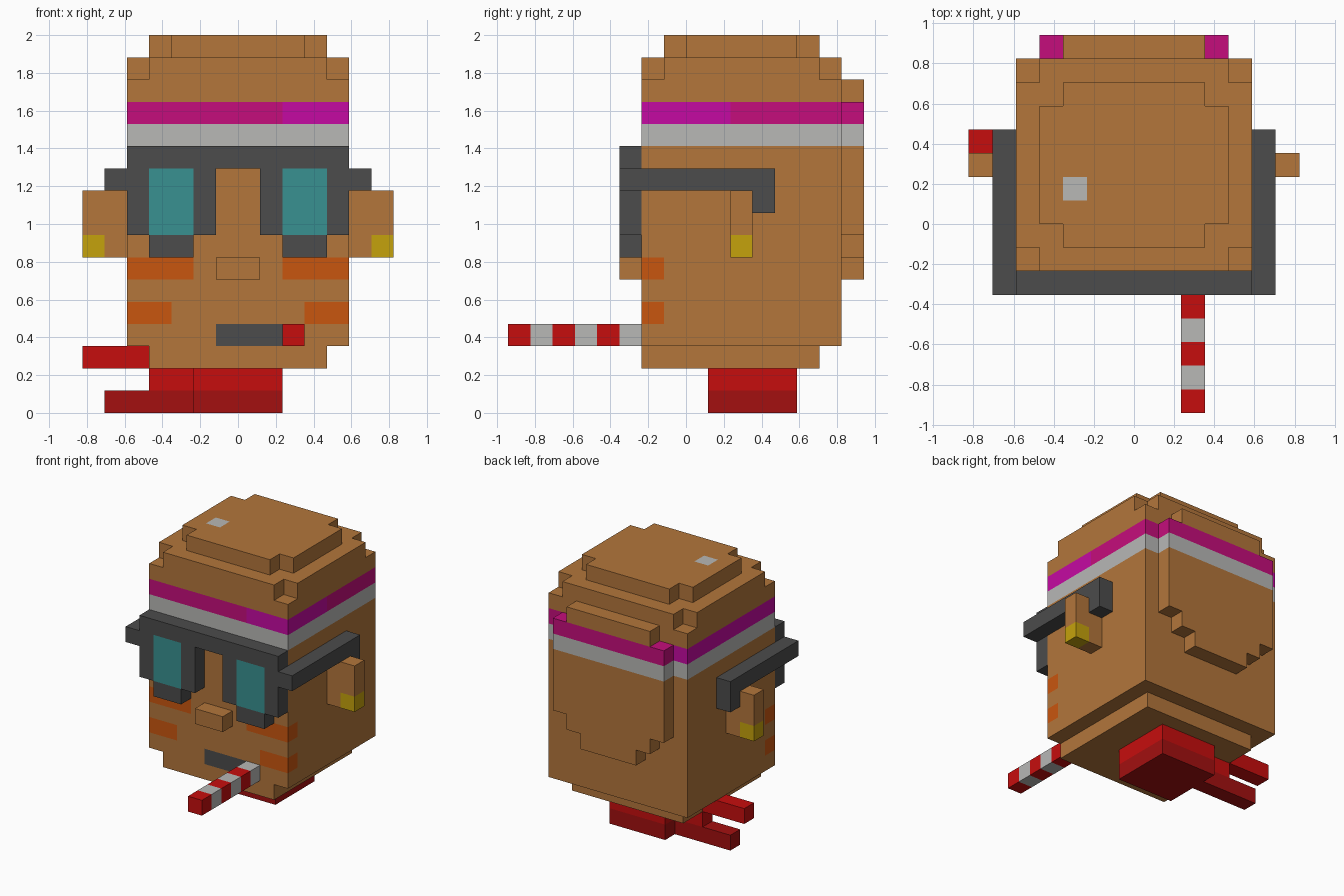
import bpy
import bmesh
from mathutils import Vector

UNIT = 2 / 17  # edge of one block; all sizes below are in blocks

cube = bpy.data.objects.get("Cube")
if cube:
    bpy.data.objects.remove(cube, do_unlink=True)


def linear(c):
    c /= 255
    return c / 12.92 if c <= 0.04045 else ((c + 0.055) / 1.055) ** 2.4


def material(name, hex_code):
    m = bpy.data.materials.new(name)
    rgb = [linear(int(hex_code[i:i + 2], 16)) for i in (0, 2, 4)]
    m.use_nodes = True
    m.diffuse_color = (*rgb, 1)
    bsdf = m.node_tree.nodes["Principled BSDF"]
    bsdf.inputs["Base Color"].default_value = (*rgb, 1)
    bsdf.inputs["Roughness"].default_value = 0.9
    return m


BROWN = material("brown skin", "b3763b")
WHITE = material("soft white", "b8b8b6")
DARK = material("dark grey", "4c4c4c")
TEAL = material("teal lens", "399191")
ORANGE = material("orange paint", "c9560f")
PINK = material("pink band", "c50d7c")
PURPLE = material("purple band", "c50aa2")
RED = material("red", "c60d0d")
DARK_RED = material("dark red", "a31010")
YELLOW = material("yellow metal", "c5a20c")


def inside(p, lo, hi):
    return all(a - 0.1 < v < b + 0.1 for v, a, b in zip(p, lo, hi))


def mirrored(lo, hi):
    """Both the given box and its copy across x = 0."""
    return [(lo, hi), ((-hi[0], *lo[1:]), (-lo[0], *hi[1:]))]


def block_part(name, base, boxes, paint=()):
    """Fuse boxes into one outer shell; paint is a list of (material, lo, hi)."""
    cells = {(x, y, z) for lo, hi in boxes
             for x in range(lo[0], hi[0])
             for y in range(lo[1], hi[1])
             for z in range(lo[2], hi[2])}
    mats = [base]
    bm = bmesh.new()
    for cell in cells:
        centre = Vector(cell) + Vector((0.5, 0.5, 0.5))
        for axis in range(3):
            for side in (-1, 1):
                n = Vector((0, 0, 0))
                n[axis] = side
                if tuple(int(c + d) for c, d in zip(cell, n)) in cells:
                    continue
                u = Vector((0, 0, 0))
                u[(axis + 1) % 3] = 0.5
                v = n.cross(u)
                mid = centre + n * 0.5
                ring = (mid - u - v, mid + u - v, mid + u + v, mid - u + v)
                face = bm.faces.new([bm.verts.new(p * UNIT) for p in ring])
                for mat, lo, hi in paint:
                    if inside(mid, lo, hi):
                        if mat not in mats:
                            mats.append(mat)
                        face.material_index = mats.index(mat)
    bmesh.ops.remove_doubles(bm, verts=bm.verts, dist=0.001)
    mesh = bpy.data.meshes.new(name)
    bm.to_mesh(mesh)
    bm.free()
    for m in mats:
        mesh.materials.append(m)
    obj = bpy.data.objects.new(name, mesh)
    bpy.context.collection.objects.link(obj)
    return obj


# Headband painted around the head and hair
band = [
    (WHITE, (-5, -2, 12), (5, 8, 13)),
    (PINK, (-5, -2, 13), (5, 8, 14)),
    (PURPLE, (2, -2, 13), (5, 2, 14)),
    (PURPLE, (-5, -1.6, 13), (-4.2, 7, 14)),
]

# Cheek stripes wrap around the front corners
stripes = [(ORANGE, *box)
           for x, z in ((2, 6), (3, 4))
           for box in mirrored((x, -2, z), (5, -1, z + 1))]

# Head with stepped chin and crown
block_part("head", BROWN, [
    ((-4, -2, 2), (4, 6, 3)),
    ((-5, -2, 3), (5, 7, 15)),
    ((-5, -1, 15), (5, 6, 16)),
    ((-4, -2, 15), (4, 7, 16)),
    ((-4, 0, 16), (4, 5, 17)),
    ((-3, -1, 16), (3, 6, 17)),
], band + stripes + [
    (DARK, (-1, -2, 3), (2, -2, 4)),     # mouth
    (WHITE, (-3, 1, 17), (-2, 2, 17)),   # highlight on the crown
])

# Raised pad at the back of the head
block_part("back_hair", BROWN, [
    ((-2, 7, 6), (2, 8, 7)),
    ((-3, 7, 7), (3, 8, 8)),
    ((-4, 7, 8), (4, 8, 14)),
    ((-3, 7, 14), (3, 8, 15)),
], band)

block_part("nose", BROWN, [((-1, -3, 6), (1, -2, 7))])

# Ears with earrings in the outer lobes
for label, i in (("left", 0), ("right", 1)):
    block_part(label + "_ear", BROWN, [
        mirrored((5, 2, 7), (6, 3, 10))[i],
        mirrored((6, 2, 8), (7, 3, 10))[i],
    ])
    block_part(label + "_earring", YELLOW, [mirrored((6, 2, 7), (7, 3, 8))[i]])

# Glasses: brow bar, two frames with lenses, and hooked side arms
block_part("glasses", DARK,
           [((-5, -3, 11), (5, -2, 12))]
           + mirrored((1, -3, 8), (5, -2, 11))
           + mirrored((2, -3, 7), (4, -2, 8))
           + mirrored((5, -3, 10), (6, 4, 11))
           + mirrored((5, 3, 9), (6, 4, 10)),
           [(TEAL, *box) for box in mirrored((2, -3, 8), (4, -3, 11))])

# Striped stick in the mouth, one red ring every second block
block_part("striped_stick", WHITE, [((2, -8, 3), (3, -2, 4))],
           [(RED, (2, y, 3), (3, y + 1, 4)) for y in (-8, -6, -4)])
stick = bpy.data.objects["striped_stick"]
for face in stick.data.polygons:
    y = face.center.y / UNIT
    if y > -7.95:
        face.material_index = int((y + 8) // 1 + 1) % 2

# Neck scarf with a side knot and two tails
block_part("scarf", RED, [
    ((-2, 1, 0), (2, 5, 2)),
    ((-4, 3, 1), (-2, 4, 2)),
    ((-7, 3, 2), (-4, 4, 3)),
    ((-6, 3, 0), (-2, 4, 1)),
], [(DARK_RED, (-6, 1, 0), (2, 5, 0.95))])
